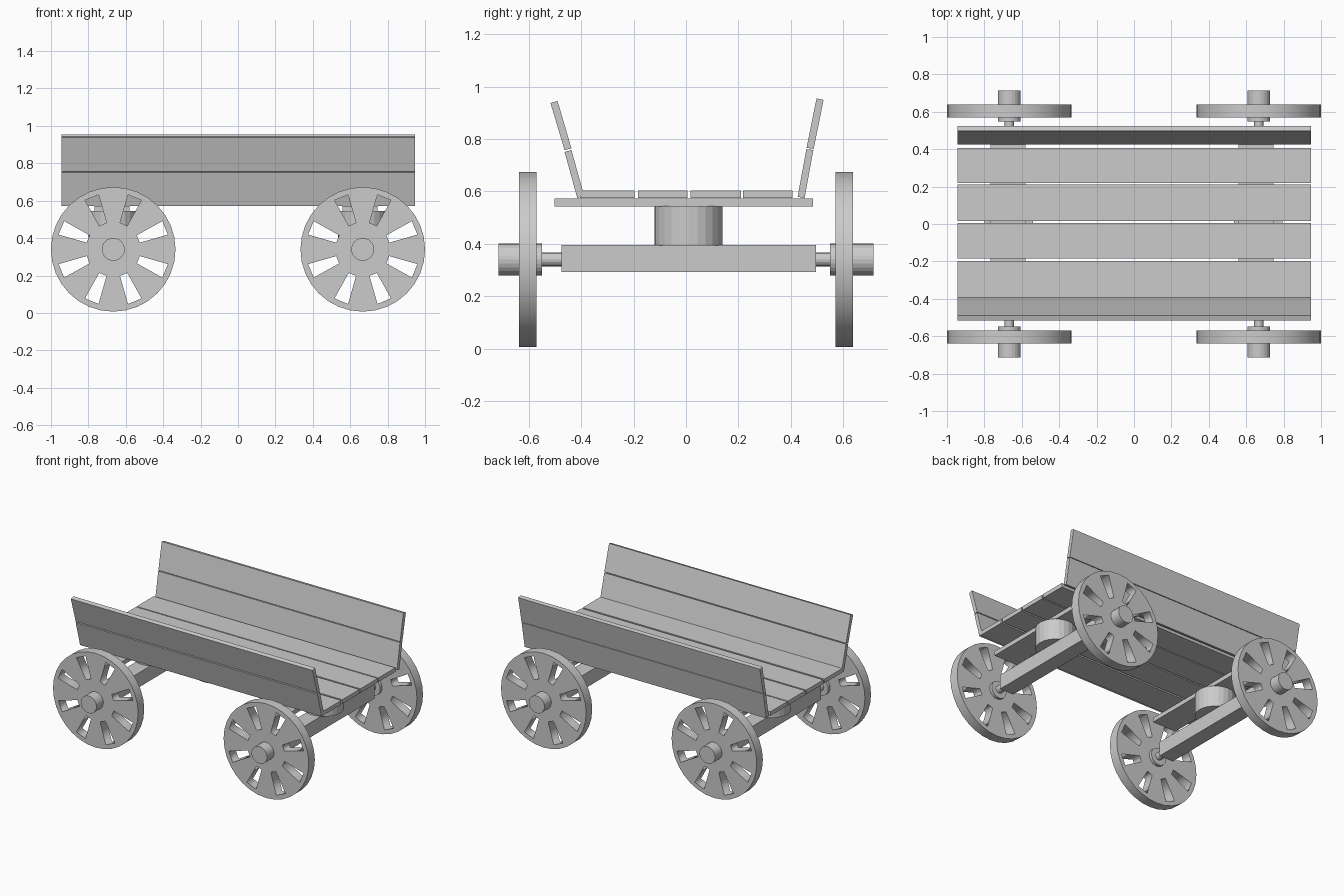
import bpy, bmesh
from math import sin, cos, pi, radians

if "Cube" in bpy.data.objects:
    bpy.data.objects.remove(bpy.data.objects["Cube"])

WX, WZ, WR = 0.667, 0.34, 0.333


def make_object(name, bm):
    bmesh.ops.recalc_face_normals(bm, faces=bm.faces)
    me = bpy.data.meshes.new(name)
    bm.to_mesh(me)
    bm.free()
    ob = bpy.data.objects.new(name, me)
    bpy.context.collection.objects.link(ob)
    return ob


def prism(name, profile, x0, x1):
    """Extrude a (y, z) profile along x."""
    bm = bmesh.new()
    face = bm.faces.new([bm.verts.new((x0, y, z)) for y, z in profile])
    ext = bmesh.ops.extrude_face_region(bm, geom=[face])
    moved = [v for v in ext["geom"] if isinstance(v, bmesh.types.BMVert)]
    bmesh.ops.translate(bm, verts=moved, vec=(x1 - x0, 0, 0))
    return make_object(name, bm)


def box(name, x0, x1, y0, y1, z0, z1):
    return prism(name, [(y0, z0), (y1, z0), (y1, z1), (y0, z1)], x0, x1)


def cylinder(name, loc, r, depth, segs, along_y=False):
    bm = bmesh.new()
    bmesh.ops.create_cone(bm, cap_ends=True, segments=segs, radius1=r, radius2=r, depth=depth)
    ob = make_object(name, bm)
    ob.location = loc
    if along_y:
        ob.rotation_euler.x = radians(90)
    return ob


def wheel(name, x, y):
    """Disc with eight tapered openings, as a filled 2D curve."""
    cu = bpy.data.curves.new(name, 'CURVE')
    cu.dimensions = '2D'
    cu.fill_mode = 'BOTH'
    cu.extrude = 0.034
    loops = [[(WR * cos(2 * pi * i / 32), WR * sin(2 * pi * i / 32)) for i in range(32)]]
    for k in range(8):
        a = pi / 8 + k * pi / 4
        c, s = cos(a), sin(a)
        loops.append([(u * c - v * s, u * s + v * c) for u, v in
                      ((0.145, -0.021), (0.3, -0.039), (0.3, 0.039), (0.145, 0.021))])
    for pts in loops:
        sp = cu.splines.new('POLY')
        sp.points.add(len(pts) - 1)
        for p, (u, v) in zip(sp.points, pts):
            p.co = (u, v, 0, 1)
        sp.use_cyclic_u = True
    ob = bpy.data.objects.new(name, cu)
    bpy.context.collection.objects.link(ob)
    ob.location = (x, y, WZ)
    ob.rotation_euler.x = radians(90)
    bpy.ops.object.select_all(action='DESELECT')
    ob.select_set(True)
    bpy.context.view_layer.objects.active = ob
    bpy.ops.object.convert(target='MESH')


# running gear at each end
for end, sx in (("left", -1), ("right", 1)):
    x = sx * WX
    for side, sy in (("front", -1), ("back", 1)):
        wheel(f"{end}_{side}_wheel", x, sy * 0.604)
        cylinder(f"{end}_{side}_hub", (x, sy * 0.632, WZ), 0.061, 0.166, 24, True)
    cylinder(f"{end}_axle_rod", (x, 0, WZ), 0.026, 1.12, 16, True)
    box(f"{end}_axle_beam", x - 0.055, x + 0.055, -0.475, 0.495, 0.292, 0.395)
    cylinder(f"{end}_turntable", (x - 0.003, 0.01, 0.469), 0.13, 0.15, 24)
    cx = -0.673 if sx < 0 else 0.653
    box(f"{end}_bed_support", cx - 0.093, cx + 0.093, -0.502, 0.484, 0.542, 0.572)

# bed planks
for i, (y0, y1) in enumerate([(-0.405, -0.197), (-0.184, 0.006), (0.017, 0.21), (0.218, 0.407)]):
    box(f"floor_plank_{i + 1}", -0.945, 0.945, y0, y1, 0.574, 0.603)

# leaning side boards
boards = {
    "front_lower_board": [(-0.463, 0.75), (-0.437, 0.758), (-0.391, 0.592), (-0.414, 0.572)],
    "front_upper_board": [(-0.517, 0.937), (-0.490, 0.945), (-0.437, 0.764), (-0.463, 0.757)],
    "back_lower_board": [(0.459, 0.761), (0.486, 0.758), (0.452, 0.573), (0.426, 0.58)],
    "back_upper_board": [(0.498, 0.955), (0.525, 0.949), (0.487, 0.762), (0.460, 0.766)],
}
for name, prof in boards.items():
    prism(name, prof, -0.945, 0.945)
